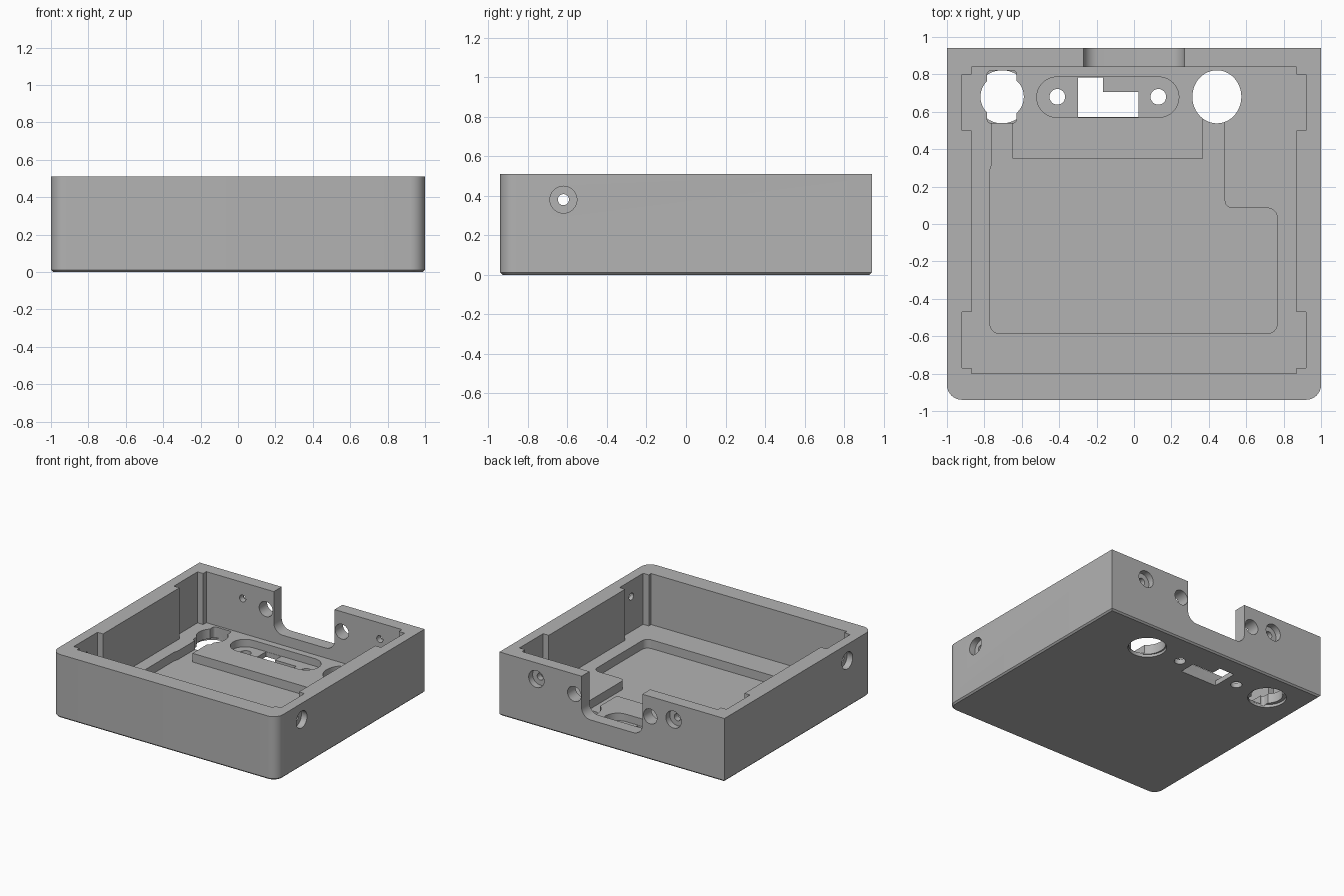
import bpy, bmesh
from math import pi, cos, sin
from mathutils import Matrix, Vector

if "Cube" in bpy.data.objects:
    bpy.data.objects.remove(bpy.data.objects["Cube"], do_unlink=True)

HEIGHT, FLOOR, PLATE = 0.51, 0.10, 0.03
UP = Matrix.Identity(4)
ALONG_X = Matrix.Rotation(pi / 2, 4, 'Y')
ALONG_Y = Matrix.Rotation(pi / 2, 4, 'X')

grey = bpy.data.materials.new("plain_grey")
grey.use_nodes = True
grey.diffuse_color = (0.45, 0.45, 0.45, 1)
grey.node_tree.nodes["Principled BSDF"].inputs["Base Color"].default_value = (0.45, 0.45, 0.45, 1)


def rounded(corners, steps=8):
    """Outline from (x, y, radius) corners, each rounded by an arc."""
    out = []
    n = len(corners)
    for i, (x, y, r) in enumerate(corners):
        p = Vector((x, y))
        if r == 0:
            out.append(p)
            continue
        a = (Vector(corners[i - 1][:2]) - p).normalized()
        b = (Vector(corners[(i + 1) % n][:2]) - p).normalized()
        half = a.angle(b) / 2
        centre = p + (a + b).normalized() * (r / sin(half))
        start = p + a * (r / (sin(half) / cos(half))) - centre
        end = p + b * (r / (sin(half) / cos(half))) - centre
        sweep = start.angle_signed(end)
        for k in range(steps + 1):
            t = -sweep * k / steps
            out.append(centre + Vector((start.x * cos(t) - start.y * sin(t),
                                        start.x * sin(t) + start.y * cos(t))))
    return out


def rect(x0, x1, y0, y1, r=0):
    return rounded([(x0, y0, r), (x1, y0, r), (x1, y1, r), (x0, y1, r)])


def oval(x, y, rx, ry=None, n=48):
    ry = ry or rx
    return [(x + rx * cos(2 * pi * k / n), y + ry * sin(2 * pi * k / n)) for k in range(n)]


def prism(name, outline, z0, z1, turn=UP, chamfer=0):
    """Extrude an outline between two heights, then turn it."""
    bm = bmesh.new()
    face = bm.faces.new([bm.verts.new((p[0], p[1], z0)) for p in outline])
    top = bmesh.ops.extrude_face_region(bm, geom=[face], use_keep_orig=True)
    verts = [g for g in top["geom"] if isinstance(g, bmesh.types.BMVert)]
    bmesh.ops.translate(bm, verts=verts, vec=(0, 0, z1 - z0))
    if chamfer:
        bmesh.ops.bevel(bm, geom=list(face.edges), offset=chamfer, segments=1, affect='EDGES')
    bmesh.ops.transform(bm, matrix=turn, verts=bm.verts)
    bmesh.ops.recalc_face_normals(bm, faces=bm.faces)
    mesh = bpy.data.meshes.new(name)
    bm.to_mesh(mesh)
    bm.free()
    ob = bpy.data.objects.new(name, mesh)
    bpy.context.collection.objects.link(ob)
    mesh.materials.append(grey)
    return ob


# Outer block: rounded front corners, square back, chamfered base
tray = prism("tray_body", rounded([(-1, -0.94, 0.08), (1, -0.94, 0.08), (1, 0.94, 0), (-1, 0.94, 0)]),
             0, HEIGHT, chamfer=0.012)
cutters = []


def cut(name, *args):
    cutters.append(prism(name + "_cutter", *args))


# Main cavity and the wider pockets in the side walls
cut("cavity", rect(-0.87, 0.87, -0.80, 0.84), FLOOR, 0.7)
cut("back_side_pockets", rect(-0.92, 0.92, 0.50, 0.80), FLOOR, 0.8)
cut("front_side_pockets", rect(-0.92, 0.92, -0.77, -0.47), FLOOR, 0.8)

# Floor recess with two arms that reach the large holes
cut("floor_recess", rounded([
    (-0.77, -0.585, 0.05), (0.765, -0.585, 0.05), (0.765, 0.085, 0.05), (0.485, 0.085, 0.04),
    (0.485, 0.60, 0), (0.37, 0.60, 0), (0.37, 0.35, 0), (-0.65, 0.35, 0), (-0.65, 0.60, 0),
    (-0.76, 0.60, 0), (-0.76, 0.32, 0), (-0.77, 0.29, 0)]), PLATE, 0.3)

# Large floor holes, wider at the underside
for x in (-0.705, 0.443):
    cut("round_hole", oval(x, 0.68, 0.142), -0.1, 0.022)
cut("left_hole_top", oval(-0.705, 0.68, 0.116), 0.015, 0.4)
cut("left_hole_slot", rect(-0.785, -0.628, 0.54, 0.82, 0.02), 0.015, 0.35)
cut("right_hole_top", oval(0.443, 0.68, 0.131, 0.142), 0.015, 0.4)

# Long rounded recess with its stepped opening and two screw holes
cut("long_recess", rect(-0.52, 0.24, 0.57, 0.786, 0.1075), 0.04, 0.45)
cut("stepped_opening", rounded([
    (-0.30, 0.572, 0), (0.025, 0.572, 0), (0.025, 0.705, 0), (-0.165, 0.705, 0),
    (-0.165, 0.784, 0), (-0.30, 0.784, 0)]), -0.1, 0.2)
for x in (-0.41, 0.13):
    cut("floor_screw_hole", oval(x, 0.68, 0.042, None, 32), -0.1, 0.2)

# Cable notch and holes in the back wall
cut("back_notch", rect(-0.27, 0.27, 0.18, 0.75, 0.08), -1.1, -0.81, ALONG_Y)
for x in (-0.34, 0.335):
    cut("back_hole", oval(x, 0.35, 0.06), -1.1, -0.8, ALONG_Y)
for x in (-0.547, 0.672):
    cut("back_screw_hole", oval(x, 0.38, 0.028), -1.1, -0.8, ALONG_Y)
    cut("back_screw_head", oval(x, 0.38, 0.068), -1.1, -0.89, ALONG_Y)

# Counterbored screw holes in the side walls
for s in (-1, 1):
    ends = sorted((s * 0.85, s * 1.1))
    heads = sorted((s * 0.95, s * 1.1))
    cut("side_screw_hole", oval(-0.38, -0.62, 0.028), *ends, ALONG_X)
    cut("side_screw_head", oval(-0.38, -0.62, 0.068), *heads, ALONG_X)

# Carve the block, then drop the cutters
bpy.ops.object.select_all(action='DESELECT')
bpy.context.view_layer.objects.active = tray
tray.select_set(True)
for c in cutters:
    c.hide_render = True
    mod = tray.modifiers.new(c.name, 'BOOLEAN')
    mod.operation, mod.solver, mod.object = 'DIFFERENCE', 'EXACT', c
    bpy.ops.object.modifier_apply(modifier=mod.name)
for c in cutters:
    bpy.data.objects.remove(c, do_unlink=True)
bpy.ops.object.shade_smooth_by_angle(angle=pi / 6)
